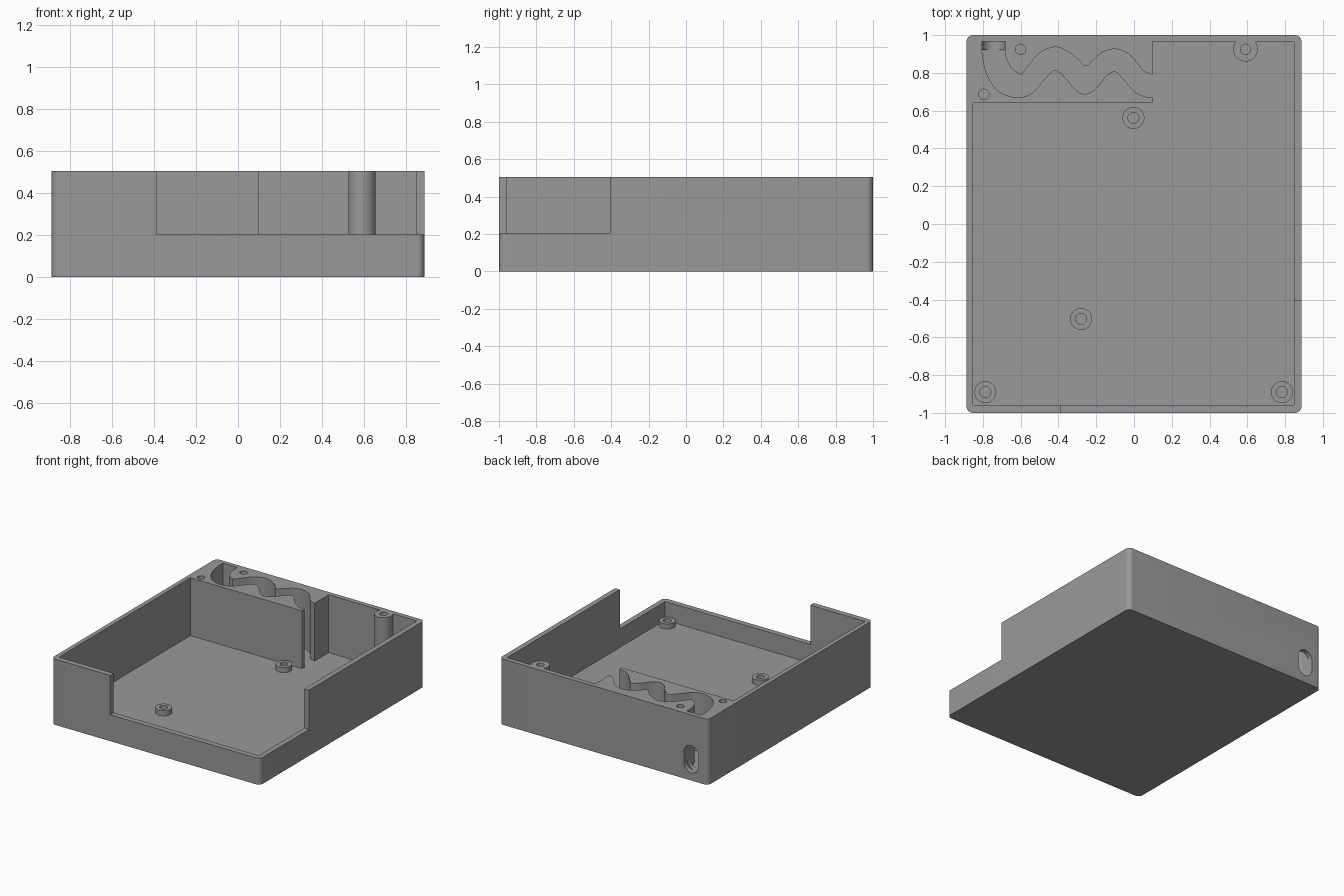
import bpy, bmesh, math
from mathutils import Matrix

if "Cube" in bpy.data.objects:
    bpy.data.objects.remove(bpy.data.objects["Cube"])

FLOOR, TOP = 0.06, 0.505

grey = bpy.data.materials.new("plain grey")
grey.diffuse_color = (0.32, 0.32, 0.32, 1)
grey.use_nodes = True
grey.node_tree.nodes["Principled BSDF"].inputs["Base Color"].default_value = grey.diffuse_color


def prism(name, pts, z0, z1, along_y=False):
    """Extrude a closed outline; along_y treats it as an x-z outline running from y=z0 to y=z1."""
    if along_y:
        z0, z1 = -z1, -z0
    bm = bmesh.new()
    face = bm.faces.new([bm.verts.new((x, y, z0)) for x, y in pts])
    ext = bmesh.ops.extrude_face_region(bm, geom=[face])
    bmesh.ops.translate(bm, vec=(0, 0, z1 - z0),
                        verts=[v for v in ext["geom"] if isinstance(v, bmesh.types.BMVert)])
    if along_y:
        bm.transform(Matrix.Rotation(math.pi / 2, 4, "X"))
    bmesh.ops.recalc_face_normals(bm, faces=bm.faces)
    me = bpy.data.meshes.new(name)
    bm.to_mesh(me)
    bm.free()
    ob = bpy.data.objects.new(name, me)
    bpy.context.collection.objects.link(ob)
    me.materials.append(grey)
    return ob


def arc(cx, cy, r, a0, a1, n):
    return [(cx + r * math.cos(math.radians(a0 + (a1 - a0) * i / n)),
             cy + r * math.sin(math.radians(a0 + (a1 - a0) * i / n))) for i in range(n + 1)]


def circle(cx, cy, r, n=40):
    return arc(cx, cy, r, 0, 360, n)[:-1]


def box_outline(x0, x1, y0, y1):
    return [(x0, y0), (x1, y0), (x1, y1), (x0, y1)]


def smooth_curve(p, n=6):
    """Catmull-Rom curve through the points."""
    q = [p[0]] + p + [p[-1]]
    out = []
    for i in range(1, len(q) - 2):
        a, b, c, d = q[i - 1:i + 3]
        for k in range(n):
            t = k / n
            out.append(tuple(0.5 * (2 * b[j] + (c[j] - a[j]) * t
                                    + (2 * a[j] - 5 * b[j] + 4 * c[j] - d[j]) * t * t
                                    + (3 * b[j] - a[j] - 3 * c[j] + d[j]) * t ** 3) for j in (0, 1)))
    return out + [p[-1]]


def combine(target, tool, op="DIFFERENCE"):
    mod = target.modifiers.new("cut", "BOOLEAN")
    mod.operation, mod.solver, mod.object = op, "EXACT", tool
    bpy.context.view_layer.objects.active = target
    bpy.ops.object.modifier_apply(modifier=mod.name)
    bpy.data.objects.remove(tool, do_unlink=True)


def finish(ob):
    bpy.ops.object.select_all(action="DESELECT")
    ob.select_set(True)
    bpy.context.view_layer.objects.active = ob
    bpy.ops.object.shade_smooth_by_angle(angle=math.radians(30))


# Outer shell with rounded vertical corners
W, L, R = 0.887, 1.0, 0.035
outline = []
for sx, sy, a in ((1, 1, 0), (-1, 1, 90), (-1, -1, 180), (1, -1, 270)):
    outline += arc(sx * (W - R), sy * (L - R), R, a, a + 90, 8)
case = prism("case_body", outline, 0, TOP)

# Main compartment, leaving a solid block in the back left corner
combine(case, prism("compartment", [(-0.853, -0.957), (0.847, -0.957), (0.847, 0.963),
                                    (0.097, 0.963), (0.097, 0.64), (-0.853, 0.64)], FLOOR, 0.7))

# Lowered wall around the front right corner
combine(case, prism("wall_opening", box_outline(-0.387, 1.1, -1.1, -0.405), 0.203, 0.7))

# Screw column against the back wall
combine(case, prism("column", circle(0.59, 0.925, 0.065), FLOOR - 0.02, TOP), "UNION")

# Winding cable channel through the block
lower = smooth_curve([(-0.805, 0.92), (-0.797, 0.86), (-0.775, 0.785), (-0.73, 0.715), (-0.67, 0.68),
                      (-0.6, 0.67), (-0.535, 0.697), (-0.475, 0.765), (-0.418, 0.815), (-0.36, 0.77),
                      (-0.31, 0.71), (-0.26, 0.688), (-0.205, 0.715), (-0.15, 0.78), (-0.1, 0.808),
                      (-0.055, 0.765), (0.0, 0.705), (0.05, 0.677), (0.097, 0.67)])
upper = smooth_curve([(-0.683, 0.92), (-0.677, 0.88), (-0.65, 0.825), (-0.6, 0.789)])
upper += smooth_curve([(-0.597, 0.79), (-0.56, 0.835), (-0.5, 0.905), (-0.418, 0.937), (-0.345, 0.91),
                       (-0.295, 0.87), (-0.256, 0.836), (-0.215, 0.87), (-0.165, 0.91), (-0.1, 0.926),
                       (-0.035, 0.905), (0.01, 0.86), (0.05, 0.81), (0.097, 0.789)])
combine(case, prism("channel", lower + [(0.2, 0.67), (0.2, 0.789)] + upper[::-1], FLOOR, 0.7))

# Round-bottomed end of the channel and the oval outlet in the back wall
cx, r = -0.744, 0.061
combine(case, prism("channel_end", arc(cx, FLOOR + r, r, 180, 360, 20) + [(cx + r, 0.7), (cx - r, 0.7)],
                    0.9, 0.965, True))
combine(case, prism("outlet", arc(cx, FLOOR + r, r, 180, 360, 20) + arc(cx, 0.267 - r, r, 0, 180, 20),
                    0.93, 1.1, True))

# Screw holes in the block and column
for x, y in ((-0.6, 0.925), (-0.795, 0.687), (0.59, 0.925)):
    combine(case, prism("screw_hole", circle(x, y, 0.027, 24), 0.2, 0.7))
finish(case)

# Low mounting standoffs on the floor
for i, (x, y) in enumerate(((-0.003, 0.562), (-0.28, -0.503), (-0.787, -0.89), (0.783, -0.89))):
    post = prism(f"standoff_{i + 1}", circle(x, y, 0.058), FLOOR - 0.01, 0.1)
    combine(post, prism("bore", circle(x, y, 0.029, 24), FLOOR, 0.2))
    finish(post)
